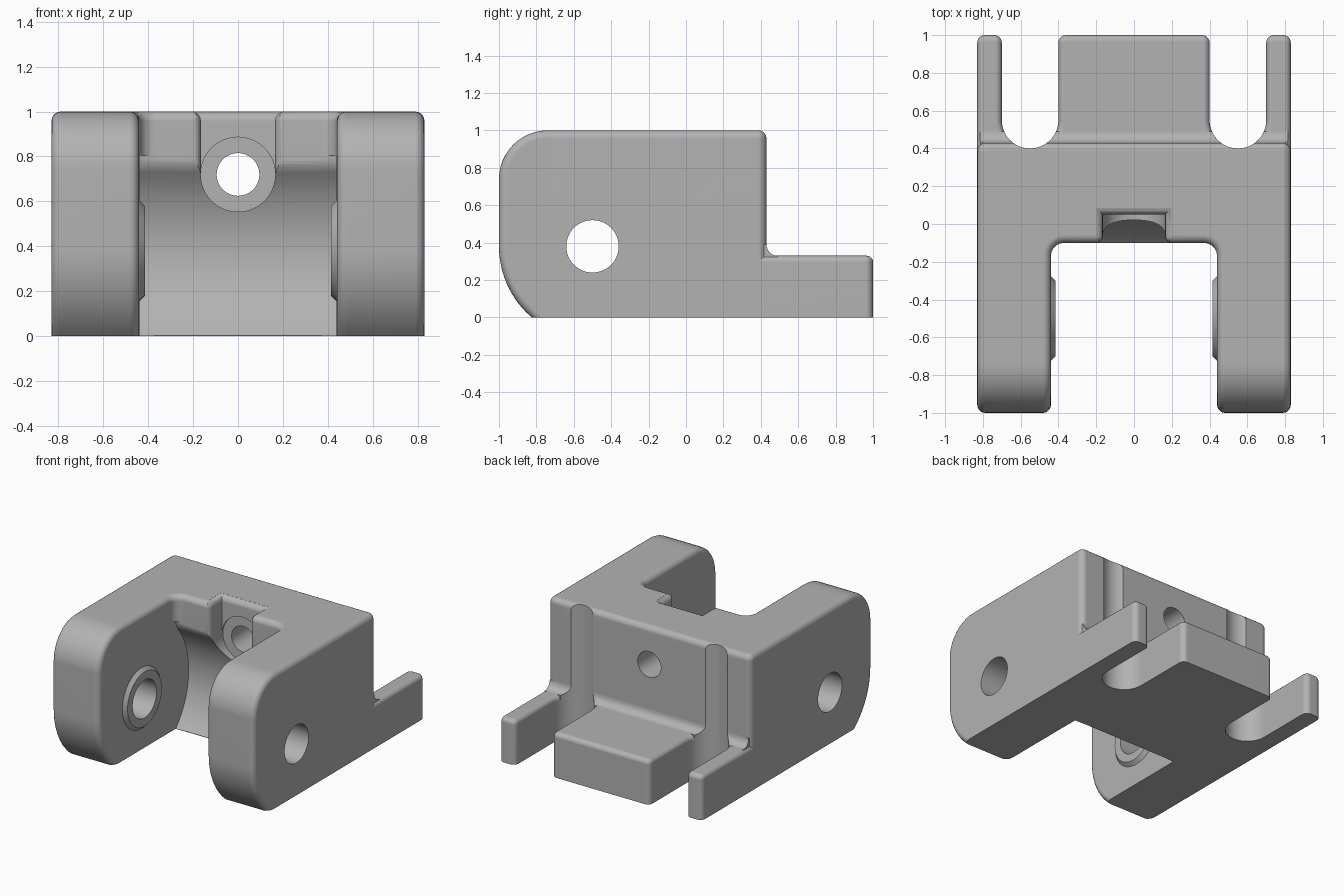
import bpy, bmesh, math
from mathutils import Vector

old = bpy.data.objects.get("Cube")
if old:
    bpy.data.objects.remove(old, do_unlink=True)

grey = bpy.data.materials.new("plain_grey")
grey.use_nodes = True
grey.diffuse_color = (0.45, 0.45, 0.45, 1)
grey.node_tree.nodes["Principled BSDF"].inputs["Base Color"].default_value = (0.45, 0.45, 0.45, 1)

PIN = (-0.5, 0.38)       # pin axis in y, z
SCREW = (0, 0.72)        # screw axis in x, z
WALL = -0.1              # front of the rear wall
EDGE = 0.042             # edge rounding


def arc(cx, cy, r, start, end, n=12):
    angles = [math.radians(start + (end - start) * i / n) for i in range(n + 1)]
    return [(cx + r * math.cos(a), cy + r * math.sin(a)) for a in angles]


def circle(cx, cy, r, n=64):
    return arc(cx, cy, r, 0, 360, n)[:-1]


def rounded(corners, n=6):
    """Polygon from (a, b, radius) corners."""
    points = []
    for i, (a, b, r) in enumerate(corners):
        cur = Vector((a, b))
        if r == 0:
            points.append((a, b))
            continue
        u = (Vector(corners[i - 1][:2]) - cur).normalized()
        v = (Vector(corners[(i + 1) % len(corners)][:2]) - cur).normalized()
        half = u.angle(v) / 2
        mid = cur + (u + v).normalized() * r / math.sin(half)
        p, q = cur + u * r / math.tan(half) - mid, cur + v * r / math.tan(half) - mid
        start = math.degrees(math.atan2(p.y, p.x))
        turn = (math.degrees(math.atan2(q.y, q.x)) - start + 180) % 360 - 180
        points += arc(mid.x, mid.y, r, start, start + turn, n)
    return points


def loft(name, rings, axis, capped=True, soft=None, size=EDGE):
    """Skin (outline, height) rings along an axis; round the edges chosen by soft."""
    place = {"x": lambda a, b, h: (h, a, b), "y": lambda a, b, h: (a, h, b),
             "z": lambda a, b, h: (a, b, h)}[axis]
    bm = bmesh.new()
    loops = [[bm.verts.new(place(a, b, h)) for a, b in pts] for pts, h in rings]
    pairs = list(zip(loops, loops[1:]))
    if capped:
        bm.faces.new(loops[0])
        bm.faces.new(loops[-1])
    else:
        pairs.append((loops[-1], loops[0]))
    for low, high in pairs:
        for i in range(len(low)):
            bm.faces.new((low[i - 1], low[i], high[i], high[i - 1]))
    bmesh.ops.recalc_face_normals(bm, faces=bm.faces[:])
    if soft:
        edges = [e for e in bm.edges if soft(e.verts[0].co, e.verts[1].co)]
        bmesh.ops.bevel(bm, geom=edges, offset=size, segments=5, profile=0.5,
                        affect='EDGES', clamp_overlap=False)
        bmesh.ops.recalc_face_normals(bm, faces=bm.faces[:])
    mesh = bpy.data.meshes.new(name)
    bm.to_mesh(mesh)
    bm.free()
    mesh.materials.append(grey)
    obj = bpy.data.objects.new(name, mesh)
    bpy.context.collection.objects.link(obj)
    return obj


def prism(name, outline, low, high, axis, **options):
    return loft(name, [(outline, low), (outline, high)], axis, **options)


def cut(obj, cutter):
    cutter.hide_render = True
    mod = obj.modifiers.new("cut", 'BOOLEAN')
    mod.operation, mod.solver, mod.object = 'DIFFERENCE', 'EXACT', cutter
    bpy.context.view_layer.objects.active = obj
    bpy.ops.object.modifier_apply(modifier=mod.name)
    bpy.data.objects.remove(cutter, do_unlink=True)


def near(value, *others):
    return all(abs(value - o) < 1e-4 for o in others)


parts = []

# Main body: U-shaped plan with a rounded top rim
JOIN = -0.7
plan = rounded([(-0.83, JOIN, 0), (-0.83, 0.43, 0.045), (0.83, 0.43, 0.045), (0.83, JOIN, 0),
                (0.44, JOIN, 0), (0.44, WALL, 0.07), (-0.44, WALL, 0.07), (-0.44, JOIN, 0)])
body = prism("main_body", plan, 0, 1, "z",
             soft=lambda p, q: near(1, p.z, q.z) and not near(JOIN, p.y, q.y))
parts.append(body)

# Hollow in the rear wall, concentric with the pin and blended into the wall top
blend = 0.12
by = WALL - 0.002 + blend
bz = PIN[1] + math.sqrt((0.55 + blend) ** 2 - (by - PIN[0]) ** 2)
tilt = math.degrees(math.atan2(bz - PIN[1], by - PIN[0]))
hollow = arc(*PIN, 0.55, -50, tilt, 32) + arc(by, bz, blend, 180 + tilt, 180, 8)[1:]
hollow += [(-0.3, bz), (-0.3, hollow[0][1])]
cut(body, prism("hollow_cutter", hollow, -0.439, 0.439, "x"))


# Screw recess, open at the top with flared rims
def recess_plan(d):
    w, r = SCREW[0] + 0.165 + d, 0.04
    half = [(w, 0.05 + d)] + arc(w + r, WALL + r - 0.002, r, 180, 270, 6) + [(w + r, -0.3)]
    return half + [(-x, y) for x, y in reversed(half)]


rings = [(recess_plan(0), SCREW[1])]
for t in range(0, 81, 20):
    a = math.radians(t)
    rings.append((recess_plan(EDGE * (1 - math.cos(a))), 1 - EDGE + EDGE * math.sin(a)))
rings.append((recess_plan(EDGE), 1.1))
cut(body, loft("recess_cutter", rings, "z"))
cut(body, prism("counterbore_cutter", circle(*SCREW, 0.166), -0.3, 0.06, "y"))
cut(body, prism("screw_cutter", circle(*SCREW, 0.095), -0.3, 0.6, "y"))
cut(body, prism("pin_cutter", circle(*PIN, 0.14), -1, 1, "x"))

# Cove between the rear wall and the shelf
cove_outline = [(0.40, 0.30), (0.49, 0.30)] + arc(0.49, 0.39, 0.06, -90, -180, 8) + [(0.40, 0.39)]
cove = prism("shelf_cove", cove_outline, -0.815, 0.815, "x")
parts.append(cove)

# Round grooves running up the back
for part in (body, cove):
    for side in (-1, 1):
        cut(part, prism("groove_cutter", circle(side * 0.55, 0.55, 0.15), -0.1, 1.1, "z"))

# Rear shelf with side tabs and two slots
BACK = 0.36
half = rounded([(0.83, BACK, 0), (0.83, 1, 0.04), (0.70, 1, 0.04), (0.70, 0.55, 0)])
half += arc(0.55, 0.55, 0.15, 0, -180, 24)[1:]
half += rounded([(0.40, 0.55, 0), (0.40, 1, 0.04), (0, 1, 0)])[1:-1]
shelf = half + [(-x, y) for x, y in reversed(half)]
parts.append(prism("rear_shelf", shelf, 0, 0.33, "z", size=0.034,
                   soft=lambda p, q: near(0.33, p.z, q.z) and not near(BACK, p.y, q.y)))

# Rounded arm tips and the raised rings around the pin holes
drop = math.degrees(math.asin(PIN[1] / 0.5))
tip = rounded([(JOIN, 0, 0), (JOIN, 1, 0), (-1, 1, 0.26), (-1, PIN[1], 0)], 12)
tip += arc(*PIN, 0.5, 180, 180 + drop, 10)[1:]
for side, label in ((-1, "right"), (1, "left")):
    parts.append(prism(label + "_arm_tip", tip, side * 0.44, side * 0.83, "x",
                       soft=lambda p, q: near(p.x, q.x) and not near(JOIN, p.y, q.y)
                       and not near(0, p.z, q.z)))
    ring = [(0.14, 0.44), (0.14, 0.415), (0.20, 0.415), (0.225, 0.44)]
    parts.append(loft(label + "_pin_ring", [(circle(*PIN, r), side * x) for r, x in ring],
                      "x", capped=False))

# Smooth shading with crisp edges
for obj in parts:
    bpy.ops.object.select_all(action='DESELECT')
    obj.select_set(True)
    bpy.context.view_layer.objects.active = obj
    bpy.ops.object.shade_smooth_by_angle(angle=math.radians(30))
    weighted = obj.modifiers.new("even_normals", 'WEIGHTED_NORMAL')
    weighted.keep_sharp = True
